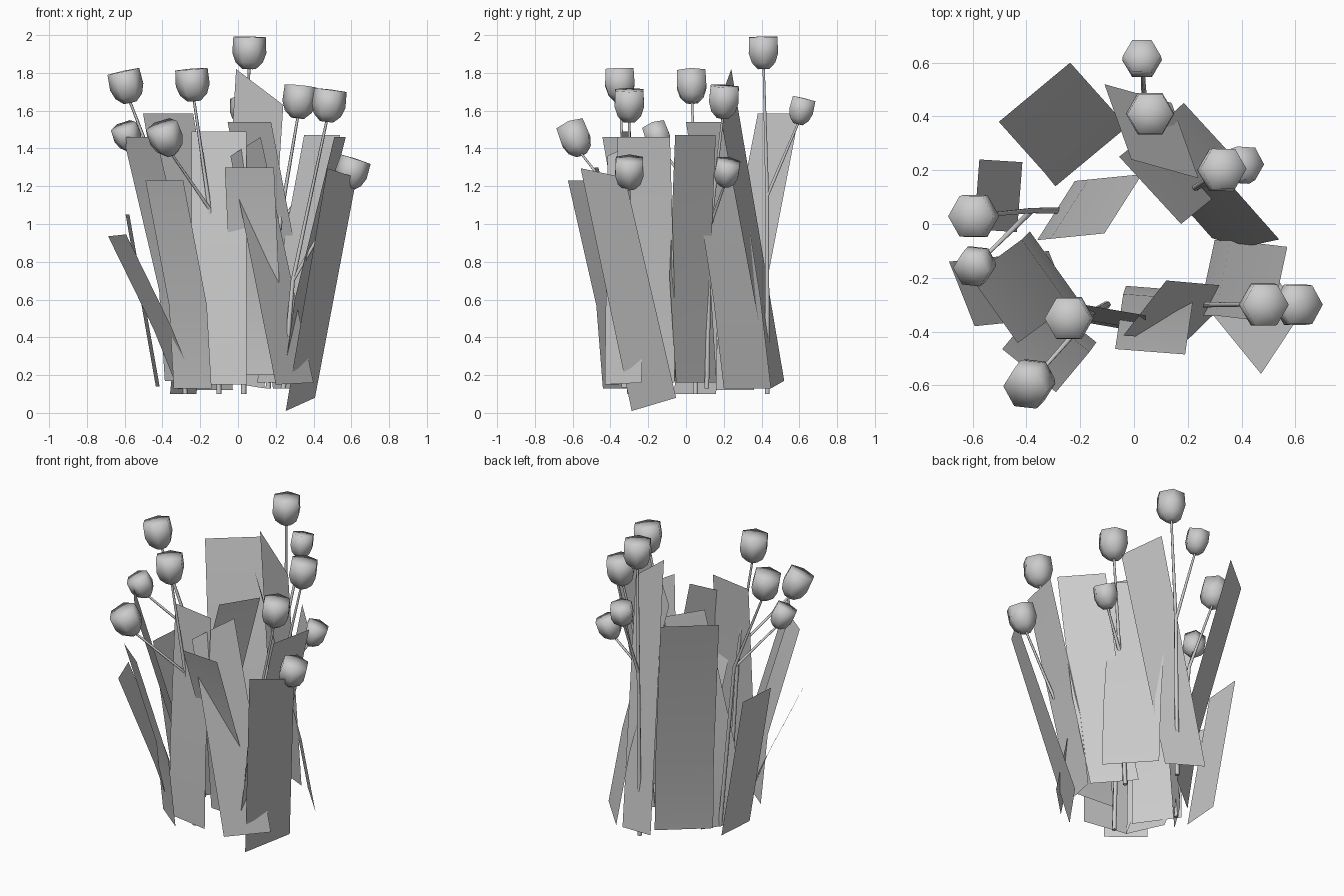
import bpy, bmesh, math
from mathutils import Vector

if "Cube" in bpy.data.objects:
    bpy.data.objects.remove(bpy.data.objects["Cube"], do_unlink=True)

grey = bpy.data.materials.new("plain_grey")
grey.use_nodes = True
grey.diffuse_color = (0.6, 0.6, 0.6, 1)
grey.node_tree.nodes["Principled BSDF"].inputs["Base Color"].default_value = (0.6, 0.6, 0.6, 1)


def finish(bm, name, angle):
    """Turn a bmesh into a shaded, coloured object."""
    mesh = bpy.data.meshes.new(name)
    bm.to_mesh(mesh)
    bm.free()
    mesh.materials.append(grey)
    ob = bpy.data.objects.new(name, mesh)
    bpy.context.collection.objects.link(ob)
    bpy.ops.object.select_all(action="DESELECT")
    ob.select_set(True)
    bpy.context.view_layer.objects.active = ob
    bpy.ops.object.shade_smooth_by_angle(angle=math.radians(angle))


def leaf(name, width, *spine, tip_width=None):
    """Flat strip swept along a spine from root to tip."""
    bm = bmesh.new()
    start, end = Vector(width) / 2, Vector(tip_width or width) / 2
    rows = []
    for i, p in enumerate(spine):
        half = start.lerp(end, i / (len(spine) - 1))
        rows.append((bm.verts.new(Vector(p) - half), bm.verts.new(Vector(p) + half)))
    for (a, b), (c, d) in zip(rows, rows[1:]):
        bm.faces.new((a, b, d, c))
    finish(bm, name, 60)


def lathe(name, rings, angle, sides=6):
    """Join rings of (centre, axis, radius), closed at both ends."""
    bm = bmesh.new()
    loops = []
    for centre, axis, radius in rings:
        u = Vector((1, 0, 0))
        u = (u - axis * u.dot(axis)).normalized()
        v = axis.cross(u)
        loops.append([bm.verts.new(centre + radius * (u * math.cos(t) + v * math.sin(t)))
                      for t in (math.tau * i / sides for i in range(sides))])
    for low, high in zip(loops, loops[1:]):
        for i in range(sides):
            j = (i + 1) % sides
            bm.faces.new((low[i], low[j], high[j], high[i]))
    bm.faces.new(loops[0][::-1])
    bm.faces.new(loops[-1])
    finish(bm, name, angle)


UP = Vector((0, 0, 1))
# Cup profile: height along the axis, radius
CUP = [(-0.09, 0.035), (-0.055, 0.072), (-0.005, 0.09), (0.08, 0.086), (0.083, 0.003)]


def flower(name, root, joint, head, size):
    """Thin bent stem carrying a six-sided cup."""
    root, joint, head = Vector(root), Vector(joint), Vector(head)
    axis = ((head - joint).normalized() + UP * 0.6).normalized()
    neck = head - axis * 0.085 * size
    lathe(name + "_stem", [(root, UP, 0.014), (joint, UP, 0.011), (neck, axis, 0.007)], 80)
    lathe(name + "_head", [(head + axis * h * size, axis, r * size) for h, r in CUP], 180)


# Flowers: root, fork, tall head, short head, size of the short head
CLUMPS = {
    "back": ((.03, .43, .1), (.04, .43, 1.15), (.06, .41, 1.91), (.03, .61, 1.6), .82),
    "right": ((-.28, .05, .1), (-.38, .05, 1.15), (-.59, .03, 1.73), (-.585, -.15, 1.46), .82),
    "front": ((-.1, -.3, .1), (-.15, -.325, 1.08), (-.24, -.35, 1.74), (-.38, -.585, 1.45), 1),
    "left": ((.16, .11, .13), (.22, .13, 1.0), (.325, .2, 1.65), (.395, .215, 1.27), .82),
    "front_left": ((.24, -.3, .13), (.29, -.3, .7), (.48, -.3, 1.63), (.6, -.3, 1.27), .96),
}
for side, (root, joint, tall, short, size) in CLUMPS.items():
    flower(side + "_tall_flower", root, joint, tall, 1.0)
    flower(side + "_short_flower", root, joint, short, size)

# Leaves: width vector, then spine points from root to tip
leaf("front_right_leaf", (.2, -.16, 0), (-.24, -.36, .13), (-.265, -.395, .57), (-.39, -.545, 1.23))
leaf("right_broad_leaf", (.175, -.245, 0), (-.3, -.15, .17), (-.33, -.18, .65), (-.52, -.32, 1.46))
leaf("right_low_leaf", (.095, -.24, .01), (-.27, -.22, .13), (-.4, -.235, .45), (-.64, -.26, .94))
leaf("right_side_leaf", (-.02, -.26, 0), (-.425, .1, .14), (-.585, .11, 1.05))
leaf("right_inner_leaf", (.14, .22, 0), (-.29, .05, .1), (-.24, .055, .6), (-.04, .075, 1.42))
leaf("front_upright_leaf", (.29, -.05, 0), (-.1, -.38, .15), (-.1, -.37, .6), (-.1, -.315, 1.49))
leaf("front_middle_leaf", (.26, -.02, 0), (.1, -.24, .2), (.09, -.27, .65), (.06, -.475, 1.3))
leaf("front_crossing_leaf", (.2, .195, .01), (.3, -.3325, .155), (.04, -.3125, 1.41),
     tip_width=(.16, .205, .1))
leaf("front_left_low_leaf", (.155, .235, .07), (.33, -.17, .045), (.55, -.44, 1.27),
     tip_width=(.155, .235, -.05))
leaf("front_left_leaf", (.06, .28, 0), (.27, -.2, .16), (.33, -.2, .6), (.54, -.225, 1.46))
leaf("left_leaf", (-.19, .215, 0), (.195, .055, .16), (.305, .02, .72), (.445, .05, 1.47))
leaf("back_left_leaf", (.23, -.25, 0), (.3, .325, .13), (.24, .27, .6), (.06, .125, 1.54))
leaf("back_tall_leaf", (.25, -.07, -.04), (.015, .485, .15), (.115, .205, 1.725),
     tip_width=(.25, -.07, -.19))
leaf("back_right_leaf", (.265, .22, 0), (-.16, .25, .12), (-.2, .3, .6), (-.37, .49, 1.585))
